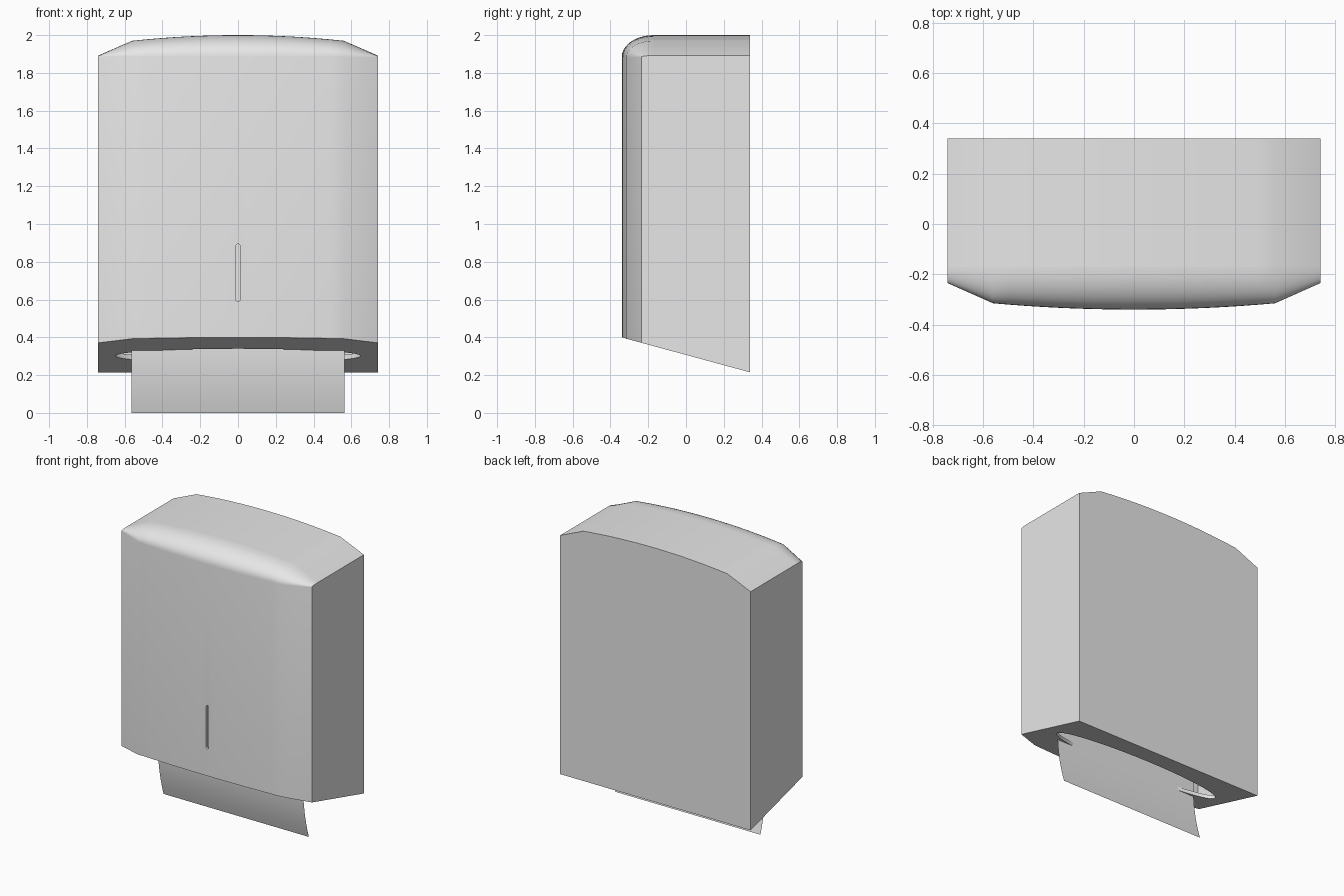
import bpy, bmesh, math

default = bpy.data.objects.get("Cube")
if default:
    bpy.data.objects.remove(default, do_unlink=True)

grey = bpy.data.materials.new("light_grey")
grey.use_nodes = True
grey.diffuse_color = (0.8, 0.8, 0.8, 1)
grey.node_tree.nodes["Principled BSDF"].inputs["Base Color"].default_value = (0.8, 0.8, 0.8, 1)

HALF, BEND = 0.74, 0.56          # half width, start of the angled shoulders
BACK, SEAM, EDGE = 0.34, -0.17, 1.885


def bowed(x, end, bend, crown):
    """Shallow arc in the middle with straight shoulders at both ends."""
    a = abs(x)
    if a <= BEND:
        return crown + (bend - crown) * (a / BEND) ** 2
    return bend + (end - bend) * (a - BEND) / (HALF - BEND)


def front_y(x):
    return bowed(x, -0.235, -0.315, -0.34)


def top_z(x):
    return bowed(x, 1.892, 1.97, 2.0)


def bottom_z(y):
    return 0.307 - 0.272 * y


def loft(name, columns, closed=True):
    """Join matching rows of points into a skin, with end caps when closed."""
    bm = bmesh.new()
    rows = [[bm.verts.new(p) for p in col] for col in columns]
    n = len(rows[0])
    for a, b in zip(rows, rows[1:]):
        for i in range(n if closed else n - 1):
            j = (i + 1) % n
            bm.faces.new((a[i], a[j], b[j], b[i]))
    if closed:
        bm.faces.new(rows[0])
        bm.faces.new(rows[-1])
        bmesh.ops.recalc_face_normals(bm, faces=bm.faces)
    mesh = bpy.data.meshes.new(name)
    bm.to_mesh(mesh)
    bm.free()
    mesh.materials.append(grey)
    ob = bpy.data.objects.new(name, mesh)
    bpy.context.collection.objects.link(ob)
    return ob


def activate(ob):
    bpy.ops.object.select_all(action='DESELECT')
    ob.select_set(True)
    bpy.context.view_layer.objects.active = ob


def cut(ob, cutter):
    activate(ob)
    mod = ob.modifiers.new("cut", 'BOOLEAN')
    mod.operation = 'DIFFERENCE'
    mod.solver = 'EXACT'
    mod.object = cutter
    bpy.ops.object.modifier_apply(modifier=mod.name)


def smooth(ob):
    activate(ob)
    bpy.ops.object.shade_smooth_by_angle(angle=math.radians(30))


xs = [-HALF] + [BEND * i / 8 for i in range(-8, 9)] + [HALF]

# Rear housing: straight extrusion with slanted underside
rear = loft("rear_housing", [
    [(x, BACK, bottom_z(BACK)), (x, SEAM, bottom_z(SEAM)),
     (x, SEAM, top_z(x)), (x, BACK, top_z(x))] for x in xs])


# Front cover: bowed face rolling over into the top
def cover_column(x):
    y, z = front_y(x), top_z(x)
    col = [(x, SEAM, bottom_z(SEAM)), (x, y, bottom_z(y))]
    for i in range(11):
        t = math.pi / 2 * i / 10
        col.append((x, SEAM + (y - SEAM) * math.cos(t), EDGE + (z - EDGE) * math.sin(t)))
    return col


cover = loft("front_cover", [cover_column(x) for x in xs])

# Hollow interior
cavity = loft("cavity_cutter", [
    [(x, 0.31, bottom_z(0.31) + 0.025), (x, -0.2, bottom_z(-0.2) + 0.025),
     (x, -0.2, 1.85), (x, 0.31, 1.85)] for x in (-0.7, 0.7)])

# Oval dispensing opening
angles = [2 * math.pi * i / 64 for i in range(64)]
opening = loft("opening_cutter", [
    [(0.65 * math.cos(a), 0.02 + 0.14 * math.sin(a), z) for a in angles]
    for z in (0.1, 0.6)])

# Narrow level window with rounded ends
caps = [math.pi * i / 8 for i in range(9)]
outline = [(0.01 * math.cos(a), 0.885 + 0.01 * math.sin(a)) for a in caps]
outline += [(-x, 1.485 - z) for x, z in outline]
slot = loft("slot_cutter", [[(x, y, z) for x, z in outline] for y in (-0.4, -0.325)])

for ob in (rear, cover):
    cut(ob, cavity)
    cut(ob, opening)
cut(cover, slot)
for ob in (cavity, opening, slot):
    bpy.data.objects.remove(ob, do_unlink=True)

# Hanging paper sheet, curling gently backwards
sheet = [(-0.085 + 0.065 * max(0, 1 - z / 0.4) ** 2, z)
         for z in [0.05 * i for i in range(13)]]
paper = loft("paper_sheet", [[(x, y, z) for y, z in sheet] for x in (-0.565, 0.565)], closed=False)

for ob in (rear, cover, paper):
    smooth(ob)
